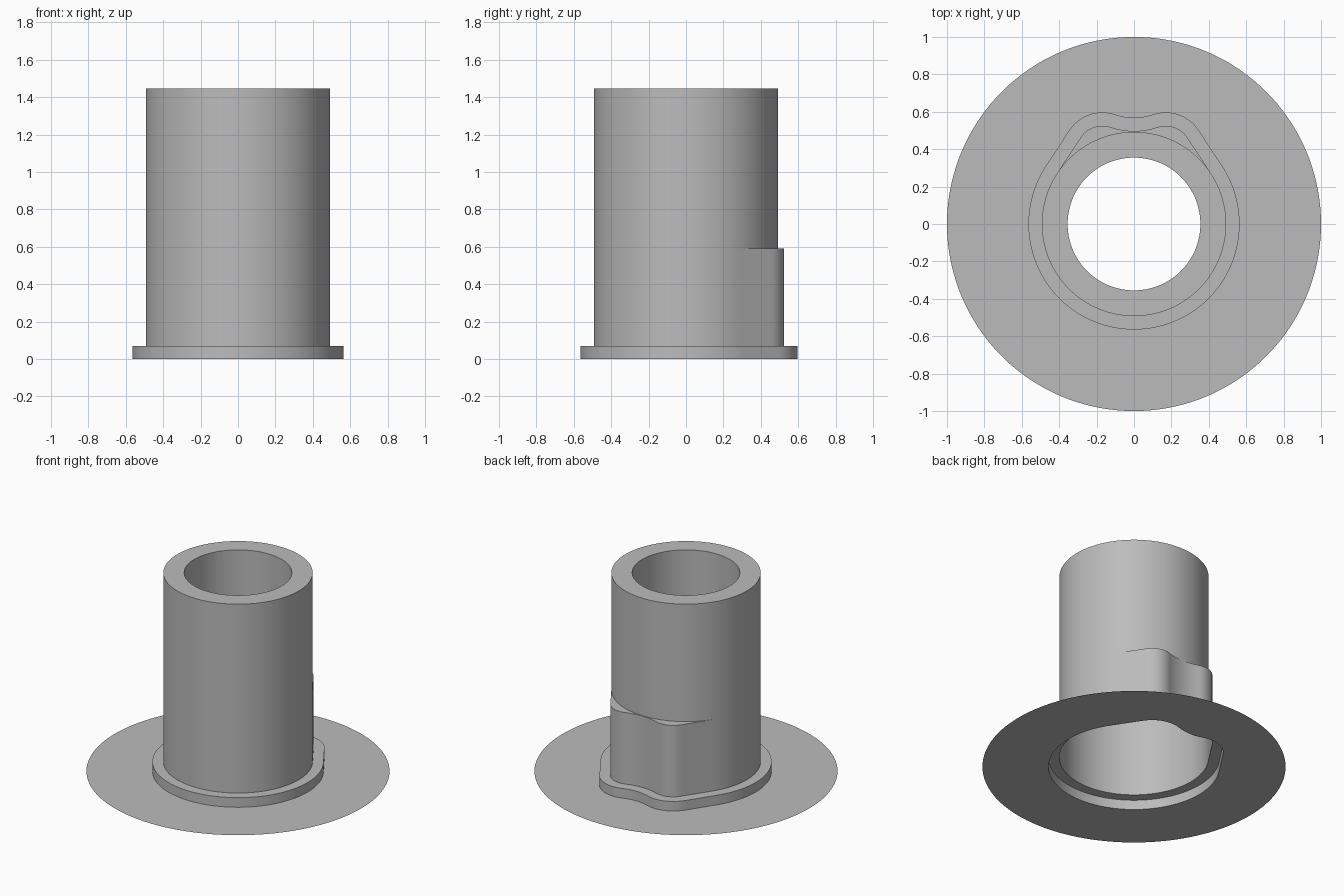
import bpy
import bmesh
from math import cos, sin, radians, hypot
from mathutils import Vector

cube = bpy.data.objects.get("Cube")
if cube:
    bpy.data.objects.remove(cube)

# Main dimensions
TUBE_R, BORE_R, DISC_R = 0.4925, 0.355, 1.0
TOP_Z, BORE_Z, LEDGE_Z, FLANGE_Z = 1.445, 0.72, 0.59, 0.07
FLANGE_W = 0.072

grey = bpy.data.materials.new("plain grey")
grey.use_nodes = True
grey.diffuse_color = (0.5, 0.5, 0.5, 1)
grey.node_tree.nodes["Principled BSDF"].inputs["Base Color"].default_value = (0.5, 0.5, 0.5, 1)


def arc(cx, cy, r, start, end, n):
    step = (end - start) / n
    return [Vector((cx + r * cos(radians(start + i * step)),
                    cy + r * sin(radians(start + i * step)))) for i in range(n + 1)]


def flank(a, b, n=8):
    return [a.lerp(b, i / n) for i in range(1, n)]


def outline(offset):
    """Round body with a two-lobed bump at the back, grown by offset."""
    body = arc(0, 0, TUBE_R + offset, 146.6, 393.4, 96)
    left = arc(0.17, 0.388, 0.137 + offset, 33.4, 108.7, 16)
    dip = arc(0, 0.89, 0.393 - offset, -71.3, -108.7, 12)
    right = arc(-0.17, 0.388, 0.137 + offset, 71.3, 146.6, 16)
    return (body + flank(body[-1], left[0]) + left + dip[1:-1] + right
            + flank(right[-1], body[0]))


def circle(r):
    # Round loop whose points line up with the lobed outline
    return [p * (r / hypot(p.x, p.y)) for p in outline(0)]


def sheet(name, *loops):
    """Skin a series of (points, height) loops with quads."""
    bm = bmesh.new()
    rings = [[bm.verts.new((p.x, p.y, z)) for p in pts] for pts, z in loops]
    for a, b in zip(rings, rings[1:]):
        for i in range(len(a)):
            j = (i + 1) % len(a)
            bm.faces.new((a[i], a[j], b[j], b[i]))
    bmesh.ops.remove_doubles(bm, verts=bm.verts, dist=0.0002)
    mesh = bpy.data.meshes.new(name)
    bm.to_mesh(mesh)
    bm.free()
    mesh.materials.append(grey)
    obj = bpy.data.objects.new(name, mesh)
    bpy.context.collection.objects.link(obj)
    return obj


lobed, wide = outline(0), outline(FLANGE_W)
tube = circle(TUBE_R)
bore = circle(BORE_R)

parts = [
    # Thin ground disc, open under the flange
    sheet("base_disc", (circle(DISC_R), 0), (wide, 0)),
    # Raised collar around the foot
    sheet("flange", (wide, 0), (wide, FLANGE_Z), (lobed, FLANGE_Z)),
    # Lower wall with the back bump and its ledge
    sheet("lower_wall", (lobed, FLANGE_Z), (lobed, LEDGE_Z), (tube, LEDGE_Z)),
    # Upper tube, rim and bore
    sheet("upper_tube", (tube, LEDGE_Z), (tube, TOP_Z), (bore, TOP_Z), (bore, BORE_Z)),
]

bpy.ops.object.select_all(action="DESELECT")
for obj in parts:
    obj.select_set(True)
bpy.context.view_layer.objects.active = parts[0]
bpy.ops.object.shade_smooth_by_angle(angle=radians(30))
